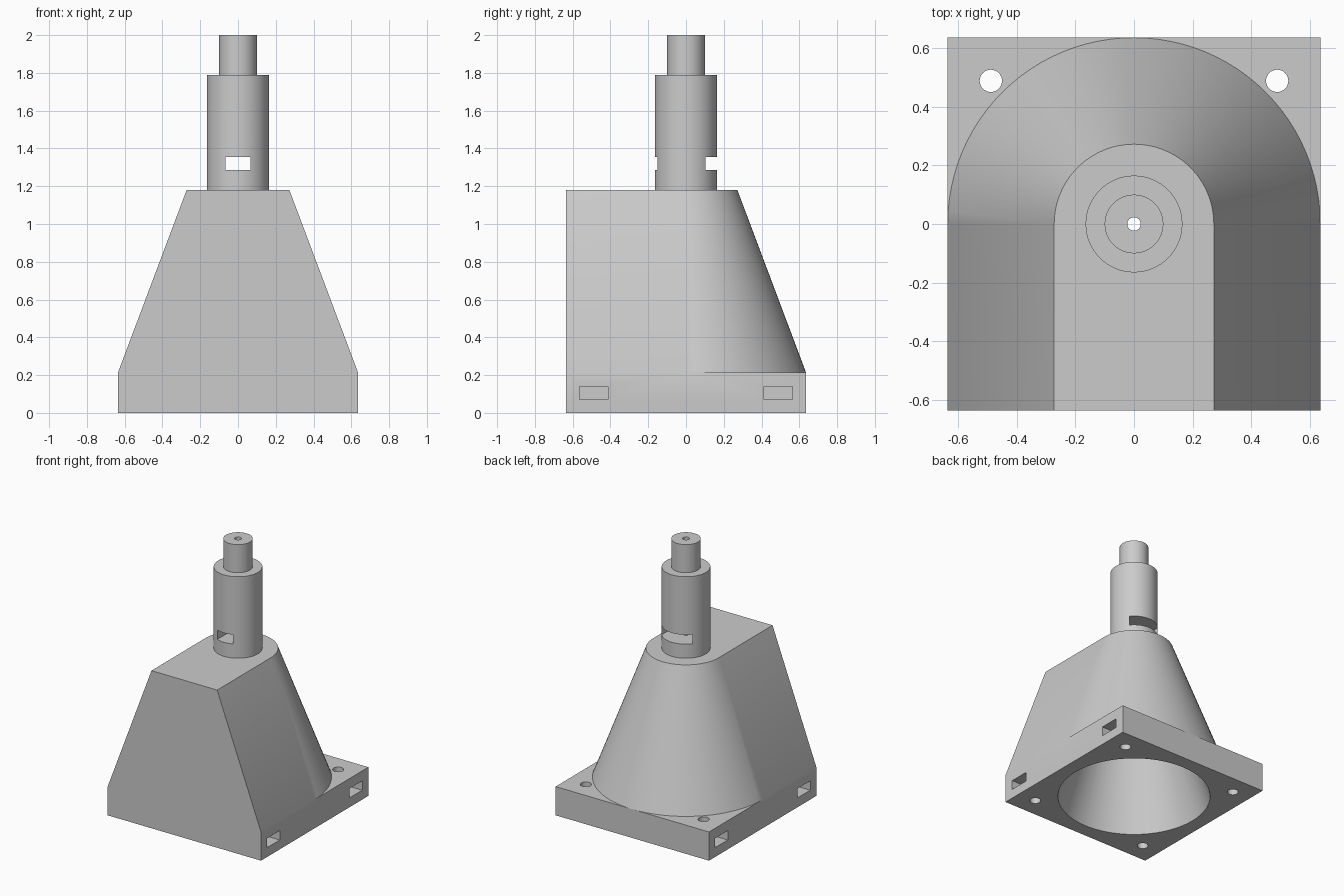
import bpy, bmesh, math

if "Cube" in bpy.data.objects:
    bpy.data.objects.remove(bpy.data.objects["Cube"])

grey = bpy.data.materials.new("light grey")
grey.diffuse_color = (0.6, 0.6, 0.6, 1)
grey.use_nodes = True
grey.node_tree.nodes["Principled BSDF"].inputs["Base Color"].default_value = grey.diffuse_color

HALF, TOP_HALF = 0.635, 0.272      # half widths of the base and the hood top
Z_BASE, Z_HOOD = 0.215, 1.18       # top of the plate, top of the hood


def finish(name, bm):
    bmesh.ops.recalc_face_normals(bm, faces=bm.faces[:])
    mesh = bpy.data.meshes.new(name)
    bm.to_mesh(mesh)
    bm.free()
    mesh.materials.append(grey)
    ob = bpy.data.objects.new(name, mesh)
    bpy.context.collection.objects.link(ob)
    return ob


def box(name, x0, x1, y0, y1, z0, z1):
    bm = bmesh.new()
    bmesh.ops.create_cube(bm, size=1)
    for v in bm.verts:
        v.co.x = x0 if v.co.x < 0 else x1
        v.co.y = y0 if v.co.y < 0 else y1
        v.co.z = z0 if v.co.z < 0 else z1
    return finish(name, bm)


def cone(name, r0, r1, z0, z1, x=0, y=0, n=64):
    bm = bmesh.new()
    bmesh.ops.create_cone(bm, cap_ends=True, segments=n, radius1=r0,
                          radius2=r1, depth=z1 - z0)
    bmesh.ops.translate(bm, verts=bm.verts[:], vec=(x, y, (z0 + z1) / 2))
    return finish(name, bm)


def combine(target, other, operation):
    mod = target.modifiers.new(operation.lower(), 'BOOLEAN')
    mod.operation = operation
    mod.solver = 'EXACT'
    mod.object = other
    bpy.context.view_layer.objects.active = target
    bpy.ops.object.modifier_apply(modifier=mod.name)
    bpy.data.objects.remove(other, do_unlink=True)


# Tapered hood: straight front, rounded back
bm = bmesh.new()
rings = []
for half, z in ((HALF, Z_BASE), (TOP_HALF, Z_HOOD)):
    pts = [(-half, -HALF), (half, -HALF)]
    pts += [(half * math.cos(math.pi * i / 48), half * math.sin(math.pi * i / 48))
            for i in range(49)]
    rings.append([bm.verts.new((x, y, z)) for x, y in pts])
low, high = rings
for i in range(len(low)):
    j = (i + 1) % len(low)
    bm.faces.new((low[i], low[j], high[j], high[i]))
bm.faces.new(low)
bm.faces.new(high)
hood = finish("hood", bm)

# Base plate with the hood and the stepped spout joined on
body = box("funnel_body", -HALF, HALF, -HALF, HALF, 0, Z_BASE)
combine(body, hood, 'UNION')
combine(body, cone("spout", 0.165, 0.165, 1.1, 1.79), 'UNION')
combine(body, cone("spout_tip", 0.1, 0.1, 1.7, 2.0), 'UNION')

# Conical inside and narrow bore
combine(body, cone("inner_cone", 0.53, 0.167, 0, Z_HOOD - 0.02), 'DIFFERENCE')
combine(body, cone("bore", 0.023, 0.023, 1.0, 2.1, n=32), 'DIFFERENCE')

# Slot through the spout: narrow at the front, wide at the back
combine(body, box("narrow_slot", -0.065, 0.065, -0.3, 0.05, 1.285, 1.355), 'DIFFERENCE')
combine(body, box("wide_slot", -0.128, 0.128, -0.03, 0.3, 1.285, 1.355), 'DIFFERENCE')

# Screw holes and side pockets for nuts in each corner
for sx in (-1, 1):
    for sy in (-1, 1):
        x, y = sx * 0.488, sy * 0.488
        combine(body, cone("screw_hole", 0.038, 0.038, -0.1,
                           0.3 if sy > 0 else Z_BASE, x, y, 32), 'DIFFERENCE')
        x0, x1 = sorted((sx * 0.42, sx * 0.8))
        combine(body, box("nut_pocket", x0, x1, y - 0.075, y + 0.075, 0.07, 0.14),
                'DIFFERENCE')

# Smooth round walls, crisp edges
bpy.ops.object.select_all(action='DESELECT')
body.select_set(True)
bpy.context.view_layer.objects.active = body
bpy.ops.object.shade_smooth_by_angle(angle=math.radians(30))
